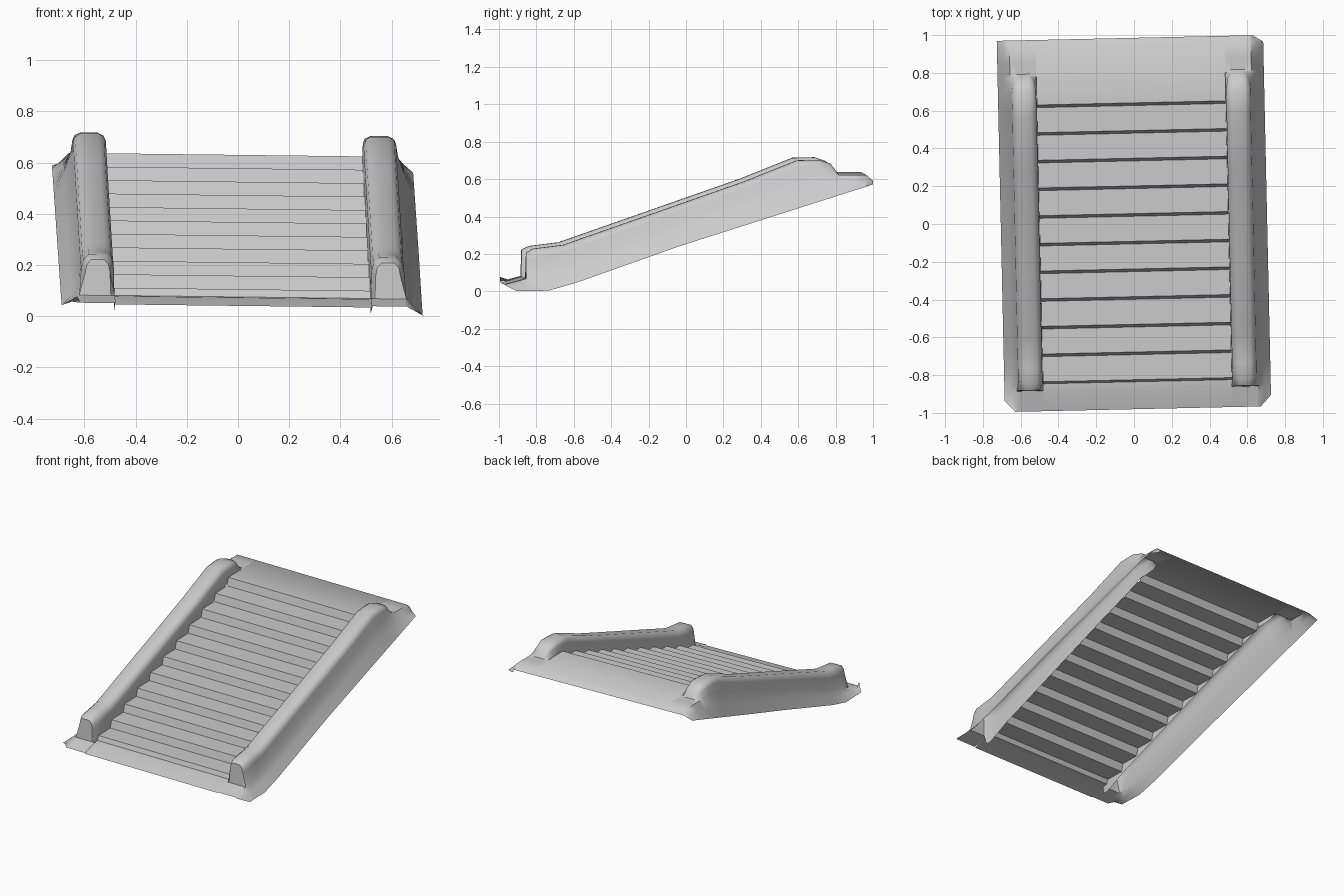
import bpy, math

if "Cube" in bpy.data.objects:
    bpy.data.objects.remove(bpy.data.objects["Cube"])

TURN, TILT = 0.022, -0.012      # the whole flight is slightly skewed


def lerp(table, y):
    """Piecewise linear lookup of (y, value) pairs."""
    if y <= table[0][0]:
        return table[0][1]
    for (a, va), (b, vb) in zip(table, table[1:]):
        if y <= b:
            return va + (vb - va) * (y - a) / (b - a)
    return table[-1][1]


# side-view profiles: mean deck line, handrail top, bottom edge of the skirt
DECK = [(-0.98, 0.045), (-0.87, 0.075), (-0.83, 0.08), (0.64, 0.63), (0.95, 0.63), (0.985, 0.60)]
RAIL = [(-0.868, 0.215), (-0.83, 0.235), (-0.67, 0.255), (0.3, 0.595),
        (0.58, 0.707), (0.70, 0.71), (0.76, 0.69), (0.79, 0.65)]
SKIRT = [(-0.98, 0.04), (-0.92, 0.009), (-0.75, 0.012), (-0.6, 0.055), (-0.05, 0.25), (0.985, 0.58)]


def loft(name, rows, flip=False):
    """Open sheet through equal-length rows of points."""
    n = len(rows[0])
    verts = [(x - TURN * y, y + TURN * x, z + TILT * x) for r in rows for x, y, z in r]
    faces = []
    for i in range(len(rows) - 1):
        for j in range(n - 1):
            a = i * n + j
            f = (a, a + 1, a + n + 1, a + n)
            faces.append(f[::-1] if flip else f)
    me = bpy.data.meshes.new(name)
    me.from_pydata(verts, [], faces)
    ob = bpy.data.objects.new(name, me)
    bpy.context.collection.objects.link(ob)
    bpy.ops.object.select_all(action='DESELECT')
    ob.select_set(True)
    bpy.context.view_layer.objects.active = ob
    bpy.ops.object.shade_smooth_by_angle(angle=math.radians(42))
    return ob


# steps with lower and upper landing
profile = [(-0.98, 0.04), (-0.87, 0.072), (-0.835, 0.075)]
for k in range(11):
    y, z = -0.83 + k * 0.1465, 0.105 + k * 0.0525
    if k:
        profile.append((y - 0.008, z - 0.0525))
    profile.append((y + 0.006, z))
profile += [(0.95, 0.63), (0.985, 0.60)]
loft("steps", [[(x, y, z) for x in (-0.5, -0.25, 0, 0.25, 0.5)] for y, z in profile])

# side rails, each with its sloping outer skirt
ys = [-0.98, -0.92, -0.872, -0.868, -0.83, -0.75, -0.67, -0.6, -0.05, 0.3,
      0.58, 0.64, 0.70, 0.76, 0.79, 0.805, 0.87, 0.95, 0.985]
for side, label in ((-1, "left"), (1, "right")):
    rows = []
    for y in ys:
        deck, low = lerp(DECK, y), lerp(SKIRT, y)
        if side < 0:
            low += 0.03 * max(0, -y)
        h = lerp(RAIL, y) - deck if -0.87 < y < 0.80 else 0
        pinch = {-0.868: 0.75, 0.79: 0.6, 0.76: 0.85, -0.872: 0.8, 0.805: 0.65}.get(y, 1)
        edge = 0.705
        if y == -0.98 or (y == 0.985 and side > 0):
            edge = 0.65
        row = [(edge, low), ((edge + 0.64) / 2 - 0.003, low + 0.5 * (deck - low))]
        for dx, t in ((0.072, 0), (0.064, 0.65), (0.056, 0.86), (0.034, 1), (-0.034, 1),
                      (-0.056, 0.86), (-0.064, 0.65), (-0.067, -0.4)):
            p = pinch if t > 0 else 1
            row.append((0.567 + dx * p, deck + h * t))
        rows.append([(side * x, y, z) for x, z in row])
    loft(label + "_rail_and_skirt", rows, flip=side > 0)
